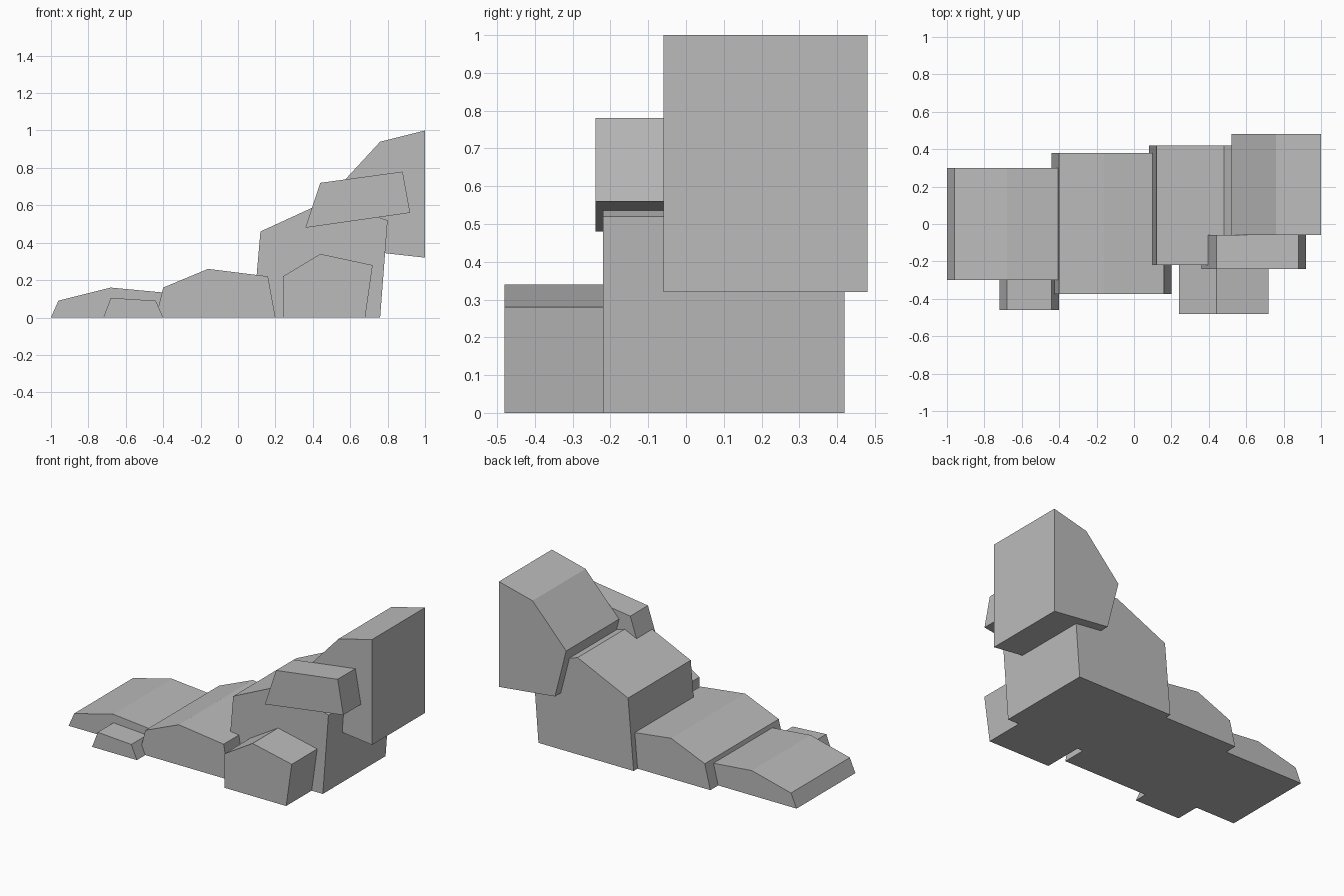
import bpy
import bmesh

cube = bpy.data.objects.get("Cube")
if cube:
    bpy.data.objects.remove(cube, do_unlink=True)

# Single stone colour
GREY = (0.5, 0.5, 0.5, 1.0)
stone = bpy.data.materials.new("stone_grey")
stone.use_nodes = True
stone.diffuse_color = GREY
stone.node_tree.nodes["Principled BSDF"].inputs["Base Color"].default_value = GREY


def rock(name, profile, front, back):
    """Extrude an (x, z) outline from y = front to y = back."""
    bm = bmesh.new()
    face = bm.faces.new([bm.verts.new((x, front, z)) for x, z in profile])
    extruded = bmesh.ops.extrude_face_region(bm, geom=[face], use_keep_orig=True)
    for item in extruded["geom"]:
        if isinstance(item, bmesh.types.BMVert):
            item.co.y = back
    bmesh.ops.recalc_face_normals(bm, faces=bm.faces)
    mesh = bpy.data.meshes.new(name)
    bm.to_mesh(mesh)
    bm.free()
    mesh.materials.append(stone)
    obj = bpy.data.objects.new(name, mesh)
    bpy.context.scene.collection.objects.link(obj)
    return obj


# Main steps, rising towards +x
rock("low_step", [(-1, 0), (-0.96, 0.09), (-0.68, 0.16), (-0.36, 0.13), (-0.32, 0)],
     -0.30, 0.30)
rock("middle_step", [(-0.44, 0), (-0.40, 0.16), (-0.16, 0.26), (0.16, 0.22), (0.20, 0)],
     -0.375, 0.38)
rock("tall_step", [(0.08, 0), (0.12, 0.46), (0.48, 0.625), (0.80, 0.52), (0.76, 0)],
     -0.22, 0.42)
rock("top_block", [(0.60, 0.365), (0.52, 0.68), (0.76, 0.94), (1, 1), (1, 0.32)],
     -0.06, 0.48)

# Smaller rocks along the front
rock("low_side_rock", [(-0.72, 0), (-0.68, 0.105), (-0.44, 0.09), (-0.40, 0)],
     -0.46, -0.28)
rock("tall_side_rock", [(0.24, 0), (0.24, 0.22), (0.44, 0.34), (0.72, 0.28), (0.68, 0)],
     -0.48, -0.22)
rock("upper_side_rock", [(0.36, 0.48), (0.44, 0.72), (0.88, 0.78), (0.92, 0.56)],
     -0.24, -0.06)
